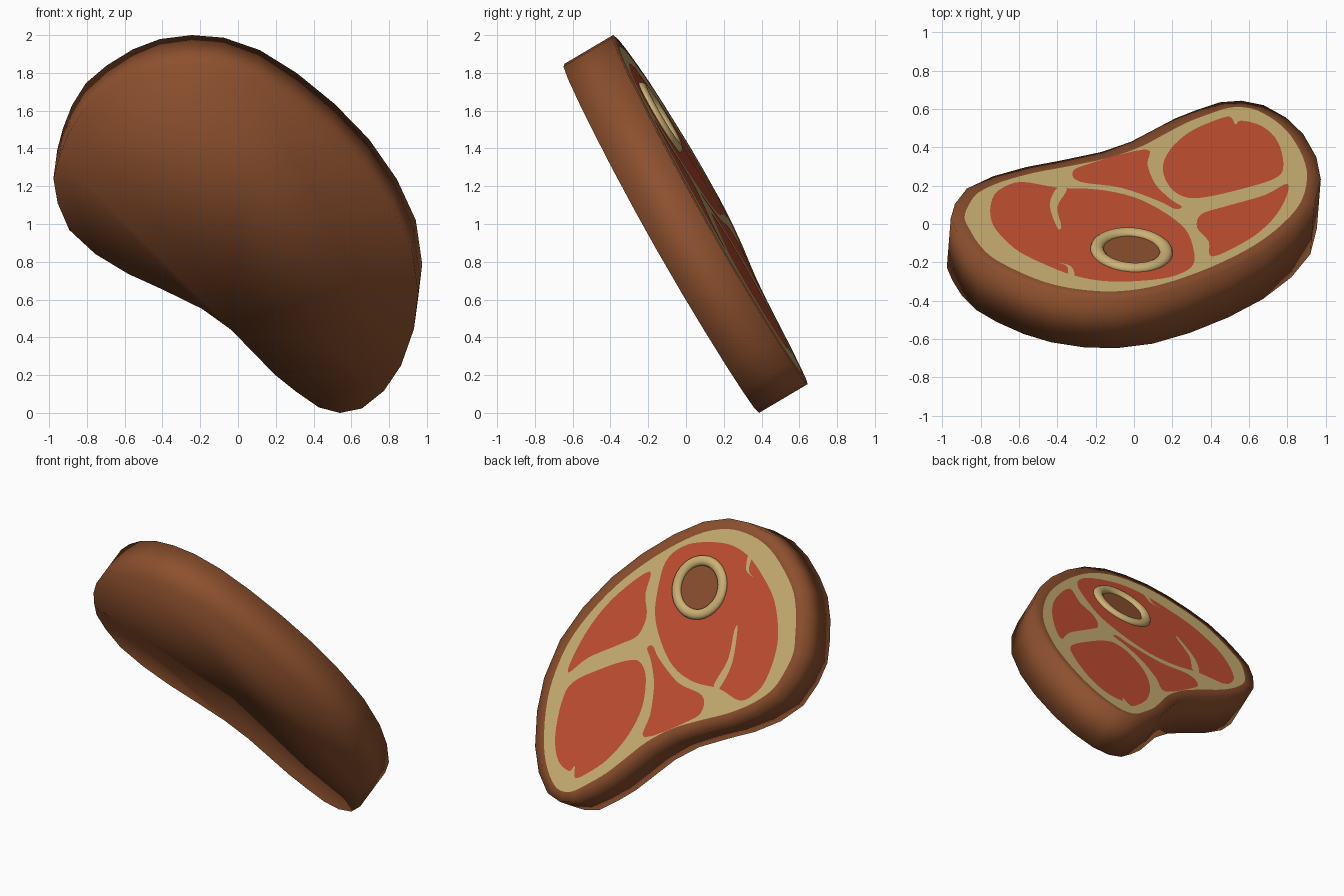
import bpy, bmesh, math
from mathutils import Vector

if "Cube" in bpy.data.objects:
    bpy.data.objects.remove(bpy.data.objects["Cube"])

# Tilted slab frame: N points out of the cut meat face
N = Vector((0.08, 1.0, 0.592)).normalized()
O = Vector((0, 0.012, 1.0))
H, LIP = 0.15, 0.002          # half thickness, rise of the rounded lip


def material(name, rgb):
    m = bpy.data.materials.new(name)
    m.diffuse_color = (*rgb, 1)
    m.use_nodes = True
    m.node_tree.nodes["Principled BSDF"].inputs["Base Color"].default_value = m.diffuse_color
    return m


CRUST = material("brown crust", (0.265, 0.08, 0.027))
FAT = material("cream fat", (0.60, 0.44, 0.175))
MEAT = material("red meat", (0.56, 0.08, 0.032))


def on_face(x, y, lift):
    """Point on the meat face found from its top-view position."""
    d = H + LIP + lift
    return Vector((x, y, O.z + (d - N.x * x - N.y * (y - O.y)) / N.z))


def smooth_loop(pts, steps=4):
    """Closed Catmull-Rom curve through the points."""
    out, n = [], len(pts)
    for i in range(n):
        a, b, c, d = (pts[(i + k) % n] for k in (-1, 0, 1, 2))
        for s in range(steps):
            t = s / steps
            out.append(0.5 * (2 * b + (c - a) * t + (2 * a - 5 * b + 4 * c - d) * t * t
                              + (3 * b - a - 3 * c + d) * t ** 3))
    return out


def inset(pts, d):
    n = len(pts)
    return [p + N.cross(pts[(i + 1) % n] - pts[i - 1]).normalized() * d
            for i, p in enumerate(pts)]


def finish(name, bm, mat, smooth):
    me = bpy.data.meshes.new(name)
    for f in bm.faces:
        f.smooth = smooth
    bm.to_mesh(me)
    bm.free()
    ob = bpy.data.objects.new(name, me)
    me.materials.append(mat)
    bpy.context.collection.objects.link(ob)
    return ob


def plate(name, pts, mat):
    bm = bmesh.new()
    f = bm.faces.new([bm.verts.new(p) for p in pts])
    f.normal_update()
    if f.normal.dot(N) < 0:
        f.normal_flip()
    return finish(name, bm, mat, False)


def patch(name, hundredths, mat, lift):
    pts = [on_face(x / 100, y / 100, lift) for x, y in hundredths]
    return plate(name, smooth_loop(pts), mat)


# Kidney outline of the slab's middle plane, as (x, z)
outline = [(-.967, 1.317), (-.937, 1.43), (-.889, 1.553), (-.815, 1.67), (-.704, 1.764),
           (-.566, 1.849), (-.423, 1.903), (-.254, 1.924), (-.085, 1.91), (.106, 1.844),
           (.302, 1.722), (.503, 1.558), (.683, 1.373), (.831, 1.161), (.931, .944),
           (.965, .711), (.942, .521), (.873, .326), (.783, .193), (.667, .1), (.55, .076),
           (.439, .105), (.32, .187), (.206, .278), (.09, .397), (-.026, .516),
           (-.18, .627), (-.386, .728), (-.571, .812), (-.746, .918), (-.883, 1.045),
           (-.945, 1.188)]
mid = [Vector((x, O.y - (N.x * x + N.z * (z - O.z)) / N.y, z)) for x, z in outline]

# Crust: back cap, side wall and the lip around the meat face
bm = bmesh.new()
rings = [[p - N * H for p in mid], [p + N * H for p in mid],
         [p + N * (H + LIP) for p in inset(mid, 0.072)]]
rows = [[bm.verts.new(p) for p in r] for r in rings]
n = len(mid)
for a, b in zip(rows, rows[1:]):
    for i in range(n):
        j = (i + 1) % n
        bm.faces.new((a[i], a[j], b[j], b[i]))
bm.faces.new(rows[0])
bm.faces.new(rows[-1])
bmesh.ops.recalc_face_normals(bm, faces=bm.faces[:])
finish("crust", bm, CRUST, True)

# Fat layer covering the face
plate("fat_layer", smooth_loop([p + N * 0.0015 for p in rings[2]], 3), FAT)

# Meat sections (top-view positions in hundredths)
patch("meat_round", [(-70, 18), (-59, 22), (-40, 19), (-19, 18), (0, 14), (16, 6), (27, -3),
                     (31, -13), (31, -21), (24, -26), (11, -29), (-12, -30), (-31, -27),
                     (-49, -20), (-62, -13), (-72, -3), (-75, 5), (-74, 13)], MEAT, 0.003)
patch("meat_middle", [(-32, 27), (-25, 31), (6, 39), (7, 31), (11, 21), (19, 13), (25, 9),
                      (21, 8), (13, 12), (-7, 19), (-28, 22)], MEAT, 0.003)
patch("meat_upper", [(15, 29), (19, 39), (29, 48), (42, 54), (50, 56), (53, 52), (56, 54),
                     (67, 51), (75, 43), (78, 31), (74, 24), (55, 18), (37, 14), (27, 14),
                     (19, 19)], MEAT, 0.003)
patch("meat_side", [(80, 21), (79, 13), (72, 2), (60, -8), (41, -17), (39, -9), (33, -2),
                    (35, 5), (47, 9), (68, 15)], MEAT, 0.003)

# Thin fat veins in the big section
patch("vein_long", [(-40, 19), (-44, 10), (-40, -2), (-38, -1), (-40, 9), (-35, 18)],
      FAT, 0.0045)
patch("vein_short", [(-40, -20), (-35, -22), (-34, -27), (-31, -27), (-33, -22)],
      FAT, 0.0045)

# Bone ring and its brown marrow
circle = [k * math.tau / 16 for k in range(16)]
patch("marrow", [(-1.3 + 17 * math.cos(a), -13.7 + 8.5 * math.sin(a)) for a in circle],
      CRUST, 0.005)
bpy.ops.mesh.primitive_torus_add(major_segments=32, minor_segments=12, major_radius=0.181,
                                 minor_radius=0.035, location=on_face(-0.013, -0.14, 0.003),
                                 rotation=N.to_track_quat('Z', 'Y').to_euler())
bone = bpy.context.object
bone.name = "bone_ring"
bone.scale.z = 0.8
bone.data.materials.append(FAT)
bpy.ops.object.shade_smooth()
